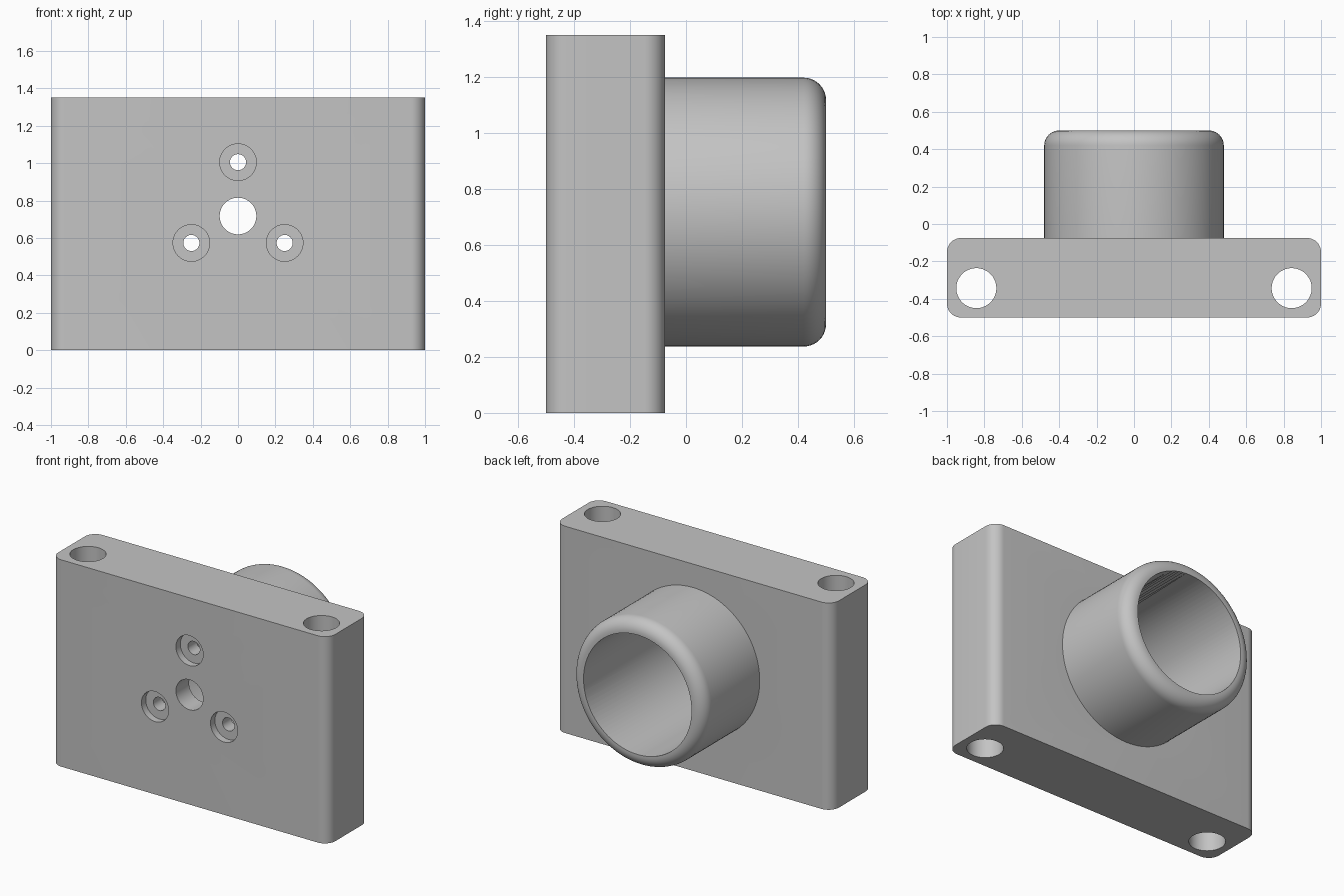
import bpy, bmesh
from math import sin, cos, pi, radians
from mathutils import Matrix, Vector

default = bpy.data.objects.get("Cube")
if default:
    bpy.data.objects.remove(default, do_unlink=True)

WIDTH, HEIGHT = 2.0, 1.35
FRONT, BACK, RIM = -0.5, -0.075, 0.5     # y of plate front, plate back, tube end
AXIS_Z = 0.717                           # height of the tube axis
TUBE_R, BORE_R, FILLET = 0.48, 0.39, 0.08
BORE_FLOOR = -0.365

grey = bpy.data.materials.new("plain grey")
grey.use_nodes = True
colour = (0.55, 0.55, 0.55, 1)
grey.diffuse_color = colour
grey.node_tree.nodes["Principled BSDF"].inputs["Base Color"].default_value = colour


def make_object(name, bm):
    bmesh.ops.recalc_face_normals(bm, faces=bm.faces)
    mesh = bpy.data.meshes.new(name)
    bm.to_mesh(mesh)
    bm.free()
    mesh.materials.append(grey)
    obj = bpy.data.objects.new(name, mesh)
    bpy.context.collection.objects.link(obj)
    return obj


def cylinder(name, radius, start, end, segments=64):
    """Closed cylinder between two points."""
    start, end = Vector(start), Vector(end)
    axis = end - start
    turn = axis.to_track_quat('Z', 'Y').to_matrix().to_4x4()
    bm = bmesh.new()
    bmesh.ops.create_cone(bm, cap_ends=True, segments=segments, radius1=radius,
                          radius2=radius, depth=axis.length,
                          matrix=Matrix.Translation((start + end) / 2) @ turn)
    return make_object(name, bm)


def combine(target, tool, operation):
    """Apply a boolean and remove the tool object."""
    tool.hide_render = True
    mod = target.modifiers.new("boolean", 'BOOLEAN')
    mod.operation, mod.solver, mod.object = operation, 'EXACT', tool
    bpy.context.view_layer.objects.active = target
    bpy.ops.object.modifier_apply(modifier=mod.name)
    bpy.data.objects.remove(tool, do_unlink=True)


# Plate with rounded upright edges
bm = bmesh.new()
bmesh.ops.create_cube(bm, size=1)
bmesh.ops.scale(bm, vec=(WIDTH, BACK - FRONT, HEIGHT), verts=bm.verts)
bmesh.ops.translate(bm, vec=(0, (FRONT + BACK) / 2, HEIGHT / 2), verts=bm.verts)
upright = [e for e in bm.edges if abs(e.verts[0].co.z - e.verts[1].co.z) > 0.1]
bmesh.ops.bevel(bm, geom=upright, offset=0.075, segments=10, profile=0.5,
                affect='EDGES')
body = make_object("mounting_block", bm)

# Tube with a rounded outer rim, turned around the y axis
profile = [(0, BACK - 0.1), (TUBE_R, BACK - 0.1)]
for i in range(11):
    a = i / 10 * pi / 2
    profile.append((TUBE_R - FILLET + FILLET * cos(a), RIM - FILLET + FILLET * sin(a)))
profile.append((0, RIM))
bm = bmesh.new()
verts = [bm.verts.new((r, y, AXIS_Z)) for r, y in profile]
edges = [bm.edges.new(pair) for pair in zip(verts, verts[1:])]
bmesh.ops.spin(bm, geom=verts + edges, cent=(0, 0, AXIS_Z), axis=(0, 1, 0),
               angle=2 * pi, steps=96)
bmesh.ops.remove_doubles(bm, verts=bm.verts, dist=1e-4)
combine(body, make_object("tube", bm), 'UNION')

# Blind bore and central hole
combine(body, cylinder("bore", BORE_R, (0, BORE_FLOOR, AXIS_Z), (0, 0.7, AXIS_Z), 96),
        'DIFFERENCE')
combine(body, cylinder("centre_hole", 0.098, (0, -0.6, AXIS_Z), (0, -0.2, AXIS_Z)),
        'DIFFERENCE')

# Three counterbored screw holes around the axis
for angle in (90, 210, 330):
    x = 0.288 * cos(radians(angle))
    z = AXIS_Z + 0.288 * sin(radians(angle))
    combine(body, cylinder("counterbore", 0.098, (x, -0.6, z), (x, FRONT + 0.045, z)),
            'DIFFERENCE')
    combine(body, cylinder("screw_hole", 0.043, (x, -0.6, z), (x, -0.2, z), 48),
            'DIFFERENCE')

# Upright through holes near both ends
for side in (-1, 1):
    x = side * 0.843
    combine(body, cylinder("rod_hole", 0.107, (x, -0.343, -0.2), (x, -0.343, 1.6)),
            'DIFFERENCE')

bpy.ops.object.select_all(action='DESELECT')
body.select_set(True)
bpy.context.view_layer.objects.active = body
bpy.ops.object.shade_smooth_by_angle(angle=radians(30))
